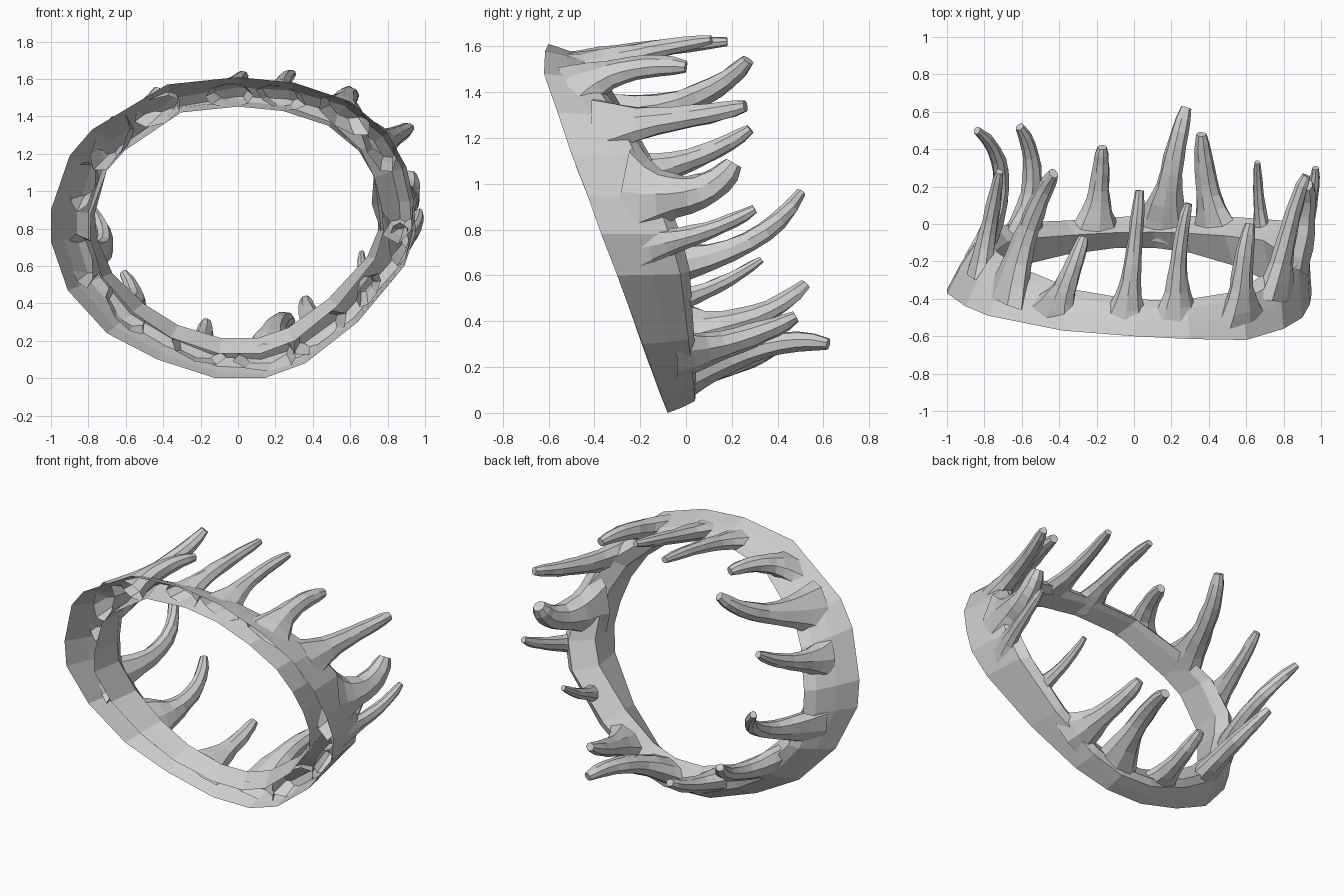
import bpy, bmesh, math, random
from mathutils import Vector

random.seed(4)
cube = bpy.data.objects.get("Cube")
if cube:
    bpy.data.objects.remove(cube, do_unlink=True)

bone = bpy.data.materials.new("bone_grey")
bone.use_nodes = True
COLOUR = (0.62, 0.62, 0.62, 1)
bone.diffuse_color = COLOUR
bone.node_tree.nodes["Principled BSDF"].inputs["Base Color"].default_value = COLOUR

CENTRE = 0.82


def build(name, verts, faces):
    """Make a flat-shaded mesh object with outward normals."""
    mesh = bpy.data.meshes.new(name)
    mesh.from_pydata(verts, [], faces)
    mesh.materials.append(bone)
    bm = bmesh.new()
    bm.from_mesh(mesh)
    bmesh.ops.recalc_face_normals(bm, faces=bm.faces)
    bm.to_mesh(mesh)
    bm.free()
    bpy.context.collection.objects.link(bpy.data.objects.new(name, mesh))


# Tilted hollow band, open at the front: rim outline as (x, y, z)
RIM = [(-1, -.37, .9), (-.9, -.44, 1.19), (-.78, -.49, 1.33), (-.38, -.57, 1.57),
       (0, -.6, 1.61), (.3, -.615, 1.58), (.6, -.62, 1.48), (.8, -.56, 1.31),
       (.9, -.5, 1.13), (.94, -.43, .95), (.95, -.37, .78), (.89, -.3, .6),
       (.64, -.19, .3), (.36, -.11, .08), (.14, -.08, 0), (-.12, -.08, 0),
       (-.43, -.12, .1), (-.7, -.17, .24), (-.91, -.25, .47), (-1, -.35, .73)]


def band_section(x, y, z):
    depth = 0.15 + (0.2 if x > 0 else 0.12) * x * x
    back = 0.93 + (0.05 * x if x > 0 else 0.07 * x)
    up = (z - CENTRE) / 0.8
    shift = -0.03 if x < -0.5 else 0

    def at(ratio, deep):
        zz = CENTRE + (z - CENTRE) * ratio
        return Vector((x * ratio, y + 0.37 * (z - zz) + deep, zz))
    return [at(1, 0), at((1 + back) / 2, depth * .5), at(back, depth * .9),
            at(back - .06, depth * 1.05), at(.79 + .05 * up + shift, depth * .75),
            at(.82 - .02 * up + shift, 0)]


sections = [band_section(*p) for p in RIM]
n, m = len(sections), len(sections[0])
build("band", [p for s in sections for p in s],
      [(i * m + k, i * m + k + 1, (i + 1) % n * m + k + 1, (i + 1) % n * m + k)
       for i in range(n) for k in range(m - 1)])


# Horns: tapered curved spikes with a base flared along the band
SIDES, STEPS = 8, 9


def horn(name, base, bend, tip, r):
    base, bend, tip = Vector(base), Vector(bend), Vector(tip)
    along = Vector((-(base.z - CENTRE), 0, base.x)).normalized()
    verts = []
    for i in range(STEPS + 1):
        t = i / STEPS
        p = base * (1 - t) ** 2 + bend * 2 * t * (1 - t) + tip * t * t
        d = ((bend - base) * (1 - t) + (tip - bend) * t).normalized()
        side = (along - d * along.dot(d)).normalized()
        out = d.cross(side)
        taper = r * (1.2 - 0.62 * t ** 1.5) * (0.8 if i == STEPS else 1)
        flare = max(0, 1 - t / 0.45) ** 2
        wide = taper * (1 + 1.4 * flare)
        thick = taper * (0.9 + 0.2 * flare)
        for k in range(SIDES):
            a = math.tau * k / SIDES
            j = random.uniform(0.93, 1.07)
            verts.append(p + side * math.cos(a) * wide * j + out * math.sin(a) * thick * j)
    faces = [(i * SIDES + k, i * SIDES + (k + 1) % SIDES,
              (i + 1) * SIDES + (k + 1) % SIDES, (i + 1) * SIDES + k)
             for i in range(STEPS) for k in range(SIDES)]
    faces.append(tuple(range(STEPS * SIDES, (STEPS + 1) * SIDES)))
    build(name, verts, faces)


HORNS = {
    "top_horn_right": ((-.43, -.49, 1.43), (-.34, -.28, 1.56), (-.27, -.07, 1.53), .058),
    "top_horn_middle": ((-.05, -.52, 1.51), (0, -.2, 1.6), (.03, .18, 1.62), .047),
    "top_horn_left": ((.23, -.52, 1.5), (.22, -.15, 1.59), (.29, .11, 1.63), .047),
    "top_horn_outer": ((.57, -.5, 1.4), (.57, -.25, 1.54), (.62, 0, 1.51), .06),
    "upper_right_horn": ((-.69, -.41, 1.26), (-.53, .12, 1.34), (-.43, .27, 1.54), .062),
    "side_right_horn": ((-.83, -.28, 1.03), (-.75, .1, 1.1), (-.72, .28, 1.24), .048),
    "hooked_right_horn": ((-.84, -.2, .63), (-.58, .32, .66), (-.84, .5, .96), .052),
    "upper_left_horn": ((.75, -.4, 1.24), (.83, .05, 1.29), (.92, .26, 1.34), .055),
    "broad_left_horn": ((.83, -.26, .95), (.92, .1, .9), (.92, .21, 1.09), .085),
    "side_left_horn": ((.86, -.22, .72), (.96, .1, .77), (.97, .3, .89), .042),
    "thin_left_horn": ((.7, -.12, .47), (.66, .12, .52), (.66, .33, .67), .036),
    "bottom_horn_outer": ((-.6, -.08, .37), (-.48, .32, .36), (-.61, .52, .56), .055),
    "bottom_horn_right": ((-.21, -.06, .16), (-.18, .25, .2), (-.17, .41, .3), .056),
    "bottom_horn_middle": ((.15, -.06, .11), (.2, .35, .36), (.28, .62, .3), .062),
    "bottom_horn_left": ((.44, -.06, .24), (.37, .3, .32), (.36, .48, .42), .06),
}
for horn_name, spec in HORNS.items():
    horn(horn_name, *spec)
